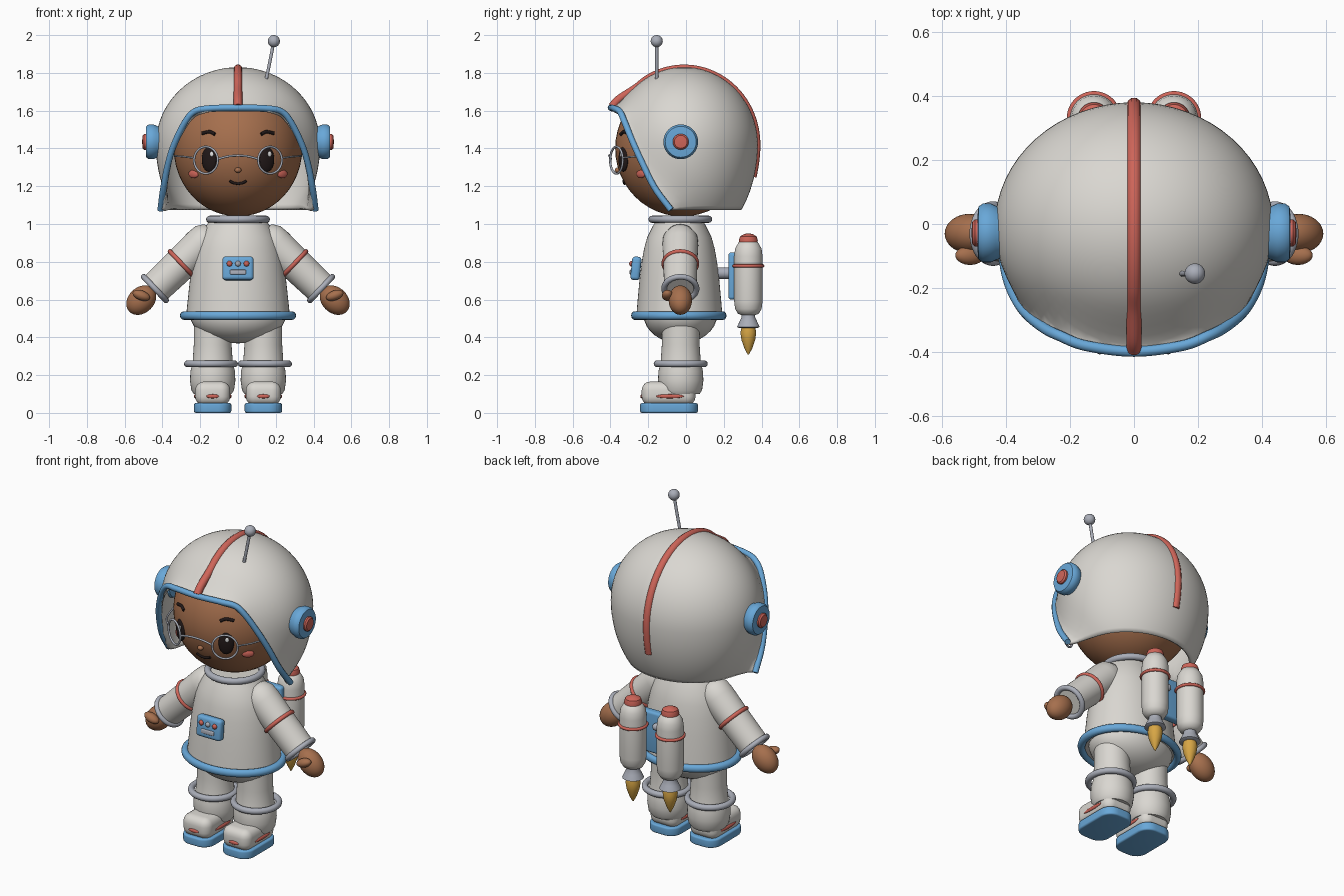
import bpy, bmesh
from math import sin, cos, pi, sqrt, atan2, radians
from mathutils import Vector, Matrix

cube = bpy.data.objects.get("Cube")
if cube:
    bpy.data.objects.remove(cube, do_unlink=True)


def material(name, r, g, b):
    m = bpy.data.materials.new(name)
    m.use_nodes = True
    m.diffuse_color = (r, g, b, 1)
    node = m.node_tree.nodes["Principled BSDF"]
    node.inputs["Base Color"].default_value = (r, g, b, 1)
    node.inputs["Roughness"].default_value = 0.6
    return m


WHITE = material("suit white", .70, .68, .64)
BLUE = material("trim blue", .14, .39, .69)
RED = material("coral red", .62, .13, .10)
SKIN = material("brown skin", .38, .16, .075)
GREY = material("metal grey", .40, .42, .48)
GOLD = material("flame gold", .68, .38, .06)
BLACK = material("dark brown", .015, .009, .009)
SHINE = material("eye shine", .9, .9, .9)


def finish(ob, mat, angle=40):
    ob.data.materials.clear()
    ob.data.materials.append(mat)
    bpy.ops.object.select_all(action='DESELECT')
    ob.select_set(True)
    bpy.context.view_layer.objects.active = ob
    bpy.ops.object.shade_smooth_by_angle(angle=radians(angle))
    return ob


def add(name, bm, mat, loc=(0, 0, 0), rot=(0, 0, 0), scale=(1, 1, 1)):
    bmesh.ops.recalc_face_normals(bm, faces=bm.faces)
    me = bpy.data.meshes.new(name)
    bm.to_mesh(me)
    bm.free()
    ob = bpy.data.objects.new(name, me)
    bpy.context.collection.objects.link(ob)
    ob.location, ob.rotation_euler, ob.scale = loc, rot, scale
    return finish(ob, mat)


def ball(name, mat, loc, scale, rot=(0, 0, 0), n=32):
    bm = bmesh.new()
    bmesh.ops.create_uvsphere(bm, u_segments=n, v_segments=n // 2, radius=1)
    return add(name, bm, mat, loc, rot, scale)


def lathe(name, mat, profile, loc=(0, 0, 0), rot=(0, 0, 0), scale=(1, 1, 1), n=40):
    bm = bmesh.new()
    rings = [[bm.verts.new((r * cos(2 * pi * i / n), r * sin(2 * pi * i / n), z))
              for i in range(n)] for r, z in profile]
    for a, b in zip(rings, rings[1:]):
        for i in range(n):
            j = (i + 1) % n
            bm.faces.new((a[i], a[j], b[j], b[i]))
    bm.faces.new(rings[0])
    bm.faces.new(rings[-1])
    return add(name, bm, mat, loc, rot, scale)


def ring(name, mat, loc, R, r, rot=(0, 0, 0), scale=(1, 1, 1)):
    bpy.ops.mesh.primitive_torus_add(major_radius=R, minor_radius=r, major_segments=48,
                                     minor_segments=12, location=loc, rotation=rot)
    ob = bpy.context.object
    ob.name, ob.scale = name, scale
    return finish(ob, mat, 60)


def box(name, mat, size, loc, bevel, corner=0, rot=(0, 0, 0)):
    bm = bmesh.new()
    bmesh.ops.create_cube(bm, size=1, matrix=Matrix.Diagonal((*size, 1)))
    if corner:  # round the upright edges first
        up = [e for e in bm.edges if abs(e.verts[0].co.z - e.verts[1].co.z) > size[2] / 2]
        bmesh.ops.bevel(bm, geom=up, offset=corner, segments=8, affect='EDGES', profile=.5)
    sharp = [e for e in bm.edges if e.calc_face_angle(0) > .6]
    bmesh.ops.bevel(bm, geom=sharp, offset=bevel, segments=4, affect='EDGES', profile=.5)
    return add(name, bm, mat, loc, rot)


def spline(pts, steps=8):
    p = [Vector(q) for q in pts]
    p = [2 * p[0] - p[1]] + p + [2 * p[-1] - p[-2]]
    out = []
    for a, b, c, d in zip(p, p[1:], p[2:], p[3:]):
        for k in range(steps):
            t = k / steps
            out.append(.5 * (2 * b + (c - a) * t + (2 * a - 5 * b + 4 * c - d) * t * t
                             + (3 * b - a - 3 * c + d) * t ** 3))
    return out + [p[-2]]


def tube(name, mat, pts, r):
    cu = bpy.data.curves.new(name, 'CURVE')
    cu.dimensions, cu.bevel_depth, cu.bevel_resolution, cu.use_fill_caps = '3D', r, 3, True
    path = spline(pts)
    sp = cu.splines.new('POLY')
    sp.points.add(len(path) - 1)
    for q, v in zip(sp.points, path):
        q.co = (*v, 1)
    ob = bpy.data.objects.new(name, cu)
    bpy.context.collection.objects.link(ob)
    bpy.ops.object.select_all(action='DESELECT')
    ob.select_set(True)
    bpy.context.view_layer.objects.active = ob
    bpy.ops.object.convert(target='MESH')
    return finish(bpy.context.object, mat, 60)


def face_y(x, z):
    return -.02 - .355 * sqrt(max(0, 1 - (x / .34) ** 2 - ((z - 1.4) / .36) ** 2))


# Helmet shell: egg cut open below and in front, its front edge drawn onto the trim line
half = [(.41, -.08, 1.075), (.395, -.165, 1.19), (.37, -.23, 1.32), (.335, -.28, 1.43),
        (.28, -.325, 1.54), (.23, -.35, 1.595), (.15, -.38, 1.612)]
trim = half + [(0, -.398, 1.615)] + [(-x, y, z) for x, y, z in reversed(half)]
edge = spline(trim)
bm = bmesh.new()
bmesh.ops.create_uvsphere(bm, u_segments=64, v_segments=40, radius=1)
for v in bm.verts:
    v.co = (v.co.x * .435, v.co.y * .39 - .01, 1.42 + v.co.z * (.41 if v.co.z > 0 else .55))
front_at, front_n = Vector((0, -.08, 1.07)), Vector((0, -.54, -.29)).normalized()
for at, nrm in ((front_at, front_n), (Vector((0, 0, 1.075)), Vector((0, 0, -1)))):
    bmesh.ops.bisect_plane(bm, geom=bm.verts[:] + bm.edges[:] + bm.faces[:],
                           plane_co=at, plane_no=nrm, clear_outer=True)
for v in bm.verts:
    f = max(0, 1 - (front_at - v.co).dot(front_n) / .16)
    near = min(edge, key=lambda p: (p - v.co).length_squared)
    v.co = v.co.lerp(near, min(1, f) ** 2)
shell = add("helmet_shell", bm, WHITE)
thick = shell.modifiers.new("thickness", 'SOLIDIFY')
thick.thickness, thick.offset = .018, -1
tube("helmet_trim", BLUE, trim, .017)
stripe = [(0, -.392, 1.62), (0, -.355, 1.66)]
stripe += [(0, -.01 - .382 * cos(a), 1.42 + .402 * sin(a)) for a in
           [radians(d) for d in range(48, 181, 12)]]
stripe += [(0, .366, 1.33), (0, .352, 1.25)]
tube("helmet_stripe", RED, stripe, .023)

# Antenna
tube("antenna_rod", GREY, [(.148, -.155, 1.76), (.17, -.155, 1.865), (.19, -.155, 1.97)], .009)
ball("antenna_ball", GREY, (.19, -.155, 1.968), (.032,) * 3)

# Head and face
ball("head", SKIN, (0, -.02, 1.4), (.34, .355, .36), n=48)
ball("nose", SKIN, (0, face_y(0, 1.285) - .005, 1.285), (.018, .016, .014), n=16)
tube("mouth", BLACK, [(x, face_y(x, z) - .002, z) for x, z in
                      ((-.045, 1.228), (-.022, 1.217), (0, 1.214), (.022, 1.217), (.045, 1.228))], .007)
tube("glasses_bridge", GREY, [(-.105, -.398, 1.345), (-.04, -.405, 1.36),
                              (.04, -.405, 1.36), (.105, -.398, 1.345)], .006)

# Body
torso = [(.15, 1.02), (.175, .98), (.205, .93), (.225, .87), (.24, .8), (.255, .7),
         (.268, .58), (.275, .51)]
lathe("torso", WHITE, torso, (0, -.035, 0), scale=(1, .83, 1), n=56)
ring("neck_ring", GREY, (0, -.03, 1.025), .15, .019)
ring("hem_ring", BLUE, (0, -.038, .515), .285, .023, scale=(1, .82, 1))
ball("pelvis", WHITE, (0, -.03, .52), (.255, .195, .152))

# Chest panel
tilt = radians(-6)
box("chest_panel", BLUE, (.165, .05, .125), (0, -.265, .765), .018, rot=(tilt, 0, 0))
for x, mat in ((-.045, RED), (0, GREY), (.045, RED)):
    ball("panel_button", mat, (x, -.289, .79), (.015, .012, .015), n=16)
box("panel_slot", GREY, (.085, .016, .026), (0, -.291, .745), .006, rot=(tilt, 0, 0))

# Jet pack
box("pack_plate", BLUE, (.26, .05, .25), (0, .25, .725), .015)
lathe("pack_strut", GREY, [(.03, 0), (.03, .1)], (0, .15, .74), (-pi / 2, 0, 0))
ball("pack_knob", GREY, (0, .285, .775), (.022,) * 3, n=16)
tank = [(.03, .515), (.055, .525), (.07, .55), (.075, .59), (.075, .83), (.07, .87), (.05, .905), (.03, .915)]
cap = [(.048, .895), (.05, .915), (.043, .935), (.022, .947), (.005, .95)]
nozzle = [(.034, .53), (.036, .505), (.046, .485), (.06, .455), (.05, .45)]
flame = [(.036, .455), (.042, .425), (.036, .385), (.02, .34), (.003, .308)]

for s, side in ((1, "left_"), (-1, "right_")):
    # Ear discs
    turn = (0, s * pi / 2, 0)
    lathe(side + "ear_disc", BLUE, [(.07, -.05), (.085, -.01), (.092, .005), (.092, .03), (.082, .044),
                                    (.06, .046)], (s * .442, -.028, 1.435), turn)
    lathe(side + "ear_button", RED, [(.042, 0), (.042, .022), (.034, .03), (.01, .032)],
          (s * .475, -.028, 1.435), turn)

    # Eyes, glasses, brows and cheeks
    yaw = s * radians(28)
    ex = s * .153
    ball(side + "eye", BLACK, (ex, face_y(ex, 1.342), 1.342), (.043, .018, .066), (0, 0, yaw))
    hx = ex + .014
    ball(side + "eye_shine", SHINE, (hx, face_y(hx, 1.37) - .016, 1.37), (.011, .005, .014), (0, 0, yaw), 16)
    ring(side + "lens_rim", GREY, (s * .17, -.368, 1.338), .071, .006, (pi / 2, 0, yaw))
    tube(side + "glasses_temple", GREY, [(s * .235, -.335, 1.35), (s * .29, -.27, 1.357), (s * .335, -.13, 1.36)], .005)
    tube(side + "eyebrow", BLACK, [(s * x, face_y(x, z) - .003, z) for x, z in
                                   ((.122, 1.475), (.15, 1.488), (.19, 1.48))], .009)
    ball(side + "cheek", RED, (s * .235, face_y(.235, 1.265), 1.265), (.034, .012, .022), (0, 0, s * radians(40)))

    # Arm, along a slanted axis from shoulder to wrist
    a, b = Vector((s * .185, -.03, .9)), Vector((s * .44, -.03, .658))
    aim = (b - a).to_track_quat('Z', 'Y').to_euler()
    length = (b - a).length
    lathe(side + "sleeve", WHITE, [(.03, -.09), (.07, -.07), (.092, -.03), (.095, .02), (.09, .15),
                                   (.086, length)], a, aim)
    ring(side + "sleeve_band", RED, a.lerp(b, .45), .088, .012, aim)
    ring(side + "cuff", GREY, b, .086, .015, aim)
    ball(side + "hand", SKIN, (s * .512, -.03, .597), (.062, .068, .088), aim)
    ball(side + "thumb", SKIN, (s * .512, -.098, .622), (.026, .03, .048), (0, s * radians(70), 0), 20)

    # Leg
    x = s * .134
    lathe(side + "leg", WHITE, [(.1, .5), (.1, .36), (.106, .27), (.118, .22), (.12, .17), (.113, .12), (.1, .1)],
          (x, -.028, 0))
    ring(side + "knee_ring", GREY, (s * .143, -.028, .26), .125, .018)

    # Shoe
    box(side + "shoe", WHITE, (.185, .285, .125), (x, -.092, .103), .045, .05)
    box(side + "sole", BLUE, (.197, .305, .052), (x, -.09, .026), .01, .07)
    ball(side + "toe_stripe", RED, (x, -.234, .088), (.034, .008, .011), n=16)
    for k in (-1, 1):
        ball(side + "shoe_stripe", RED, (x + k * .092, -.085, .088), (.008, .075, .011), n=16)

    # Tank
    at = (s * .125, .33, 0)
    lathe(side + "tank", WHITE, tank, at)
    lathe(side + "tank_cap", RED, cap, at)
    ring(side + "tank_band", RED, (s * .125, .33, .778), .076, .009)
    lathe(side + "nozzle", GREY, nozzle, at)
    lathe(side + "flame", GOLD, flame, at)
